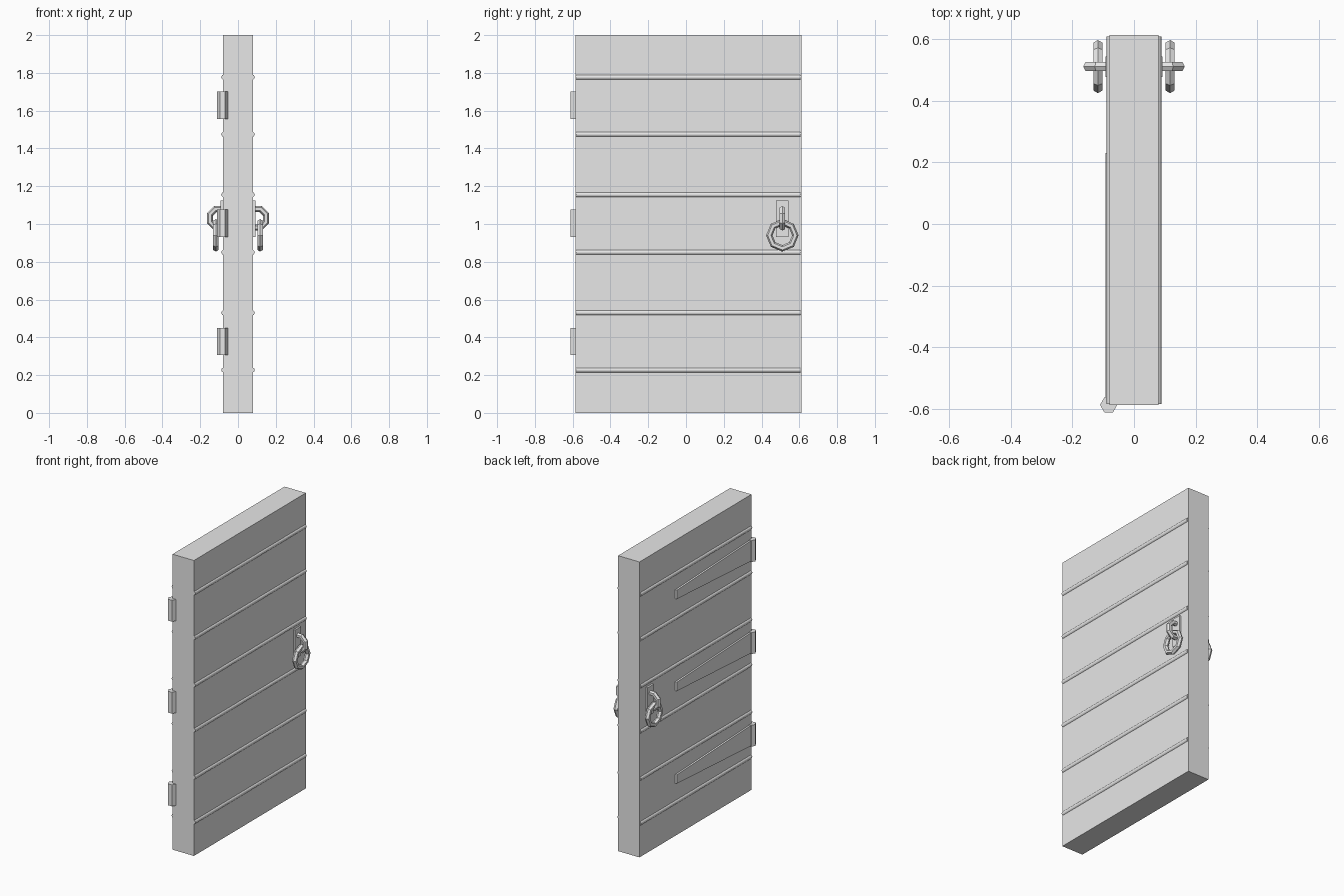
import bpy, bmesh
from math import radians

cube = bpy.data.objects.get("Cube")
if cube:
    bpy.data.objects.remove(cube)

grey = bpy.data.materials.new("plain_grey")
grey.use_nodes = True
grey.diffuse_color = (0.8, 0.8, 0.8, 1)
grey.node_tree.nodes["Principled BSDF"].inputs["Base Color"].default_value = (0.8, 0.8, 0.8, 1)


def finish(name, smooth=False):
    ob = bpy.context.object
    ob.name = name
    ob.data.materials.append(grey)
    if smooth:
        bpy.ops.object.shade_smooth_by_angle(angle=radians(50))
    return ob


def box(name, x, y, z):
    """Box given as (min, max) along each axis."""
    bpy.ops.mesh.primitive_cube_add(size=1, location=[sum(r) / 2 for r in (x, y, z)])
    ob = finish(name)
    ob.scale = [r[1] - r[0] for r in (x, y, z)]
    return ob


def rod(name, sides, radius, depth, location, rotation=(0, 0, 0), smooth=False):
    bpy.ops.mesh.primitive_cylinder_add(vertices=sides, radius=radius, depth=depth,
                                        location=location, rotation=rotation)
    return finish(name, smooth)


def ring(name, major, location, rotation):
    bpy.ops.mesh.primitive_torus_add(major_segments=8, minor_segments=6, major_radius=major,
                                     minor_radius=0.017, location=location,
                                     rotation=[radians(a) for a in rotation])
    return finish(name)


def strap(name, z):
    """Tapered hinge strap lying on the -x face."""
    bm = bmesh.new()
    outline = [(-0.585, -0.07), (0.23, -0.022), (0.23, 0.038), (-0.585, 0.07)]
    face = bm.faces.new([bm.verts.new((-0.075, y, z + h)) for y, h in outline])
    ext = bmesh.ops.extrude_face_region(bm, geom=[face])
    moved = [v for v in ext["geom"] if isinstance(v, bmesh.types.BMVert)]
    bmesh.ops.translate(bm, verts=moved, vec=(-0.017, 0, 0))
    bmesh.ops.recalc_face_normals(bm, faces=bm.faces)
    mesh = bpy.data.meshes.new(name)
    bm.to_mesh(mesh)
    bm.free()
    mesh.materials.append(grey)
    bpy.context.collection.objects.link(bpy.data.objects.new(name, mesh))


# Door slab
box("door_slab", (-0.08, 0.08), (-0.586, 0.612), (0, 2))

for side, s in (("left", 1), ("right", -1)):
    # Horizontal beading on both faces
    for i, z in enumerate((0.227, 0.53, 0.85, 1.155, 1.475, 1.777)):
        rod(f"bead_{side}_{i + 1}", 8, 0.014, 1.19, (s * 0.075, 0.012, z),
            (radians(90), 0, 0), True)
    # Handle: back plate, staple and hanging ring
    box(f"handle_plate_{side}", sorted((s * 0.075, s * 0.092)), (0.477, 0.543), (0.93, 1.125))
    ring(f"handle_staple_{side}", 0.053, (s * 0.1, 0.51, 1.03), (90, 22.5, 0))
    ring(f"handle_ring_{side}", 0.069, (s * 0.117, 0.51, 0.94), (0, 90, 0))

# Hinges
for i, z in enumerate((0.378, 1.005, 1.628)):
    rod(f"hinge_barrel_{i + 1}", 6, 0.028, 0.145, (-0.082, -0.586, z), (0, 0, radians(30)))
    strap(f"hinge_strap_{i + 1}", z)
